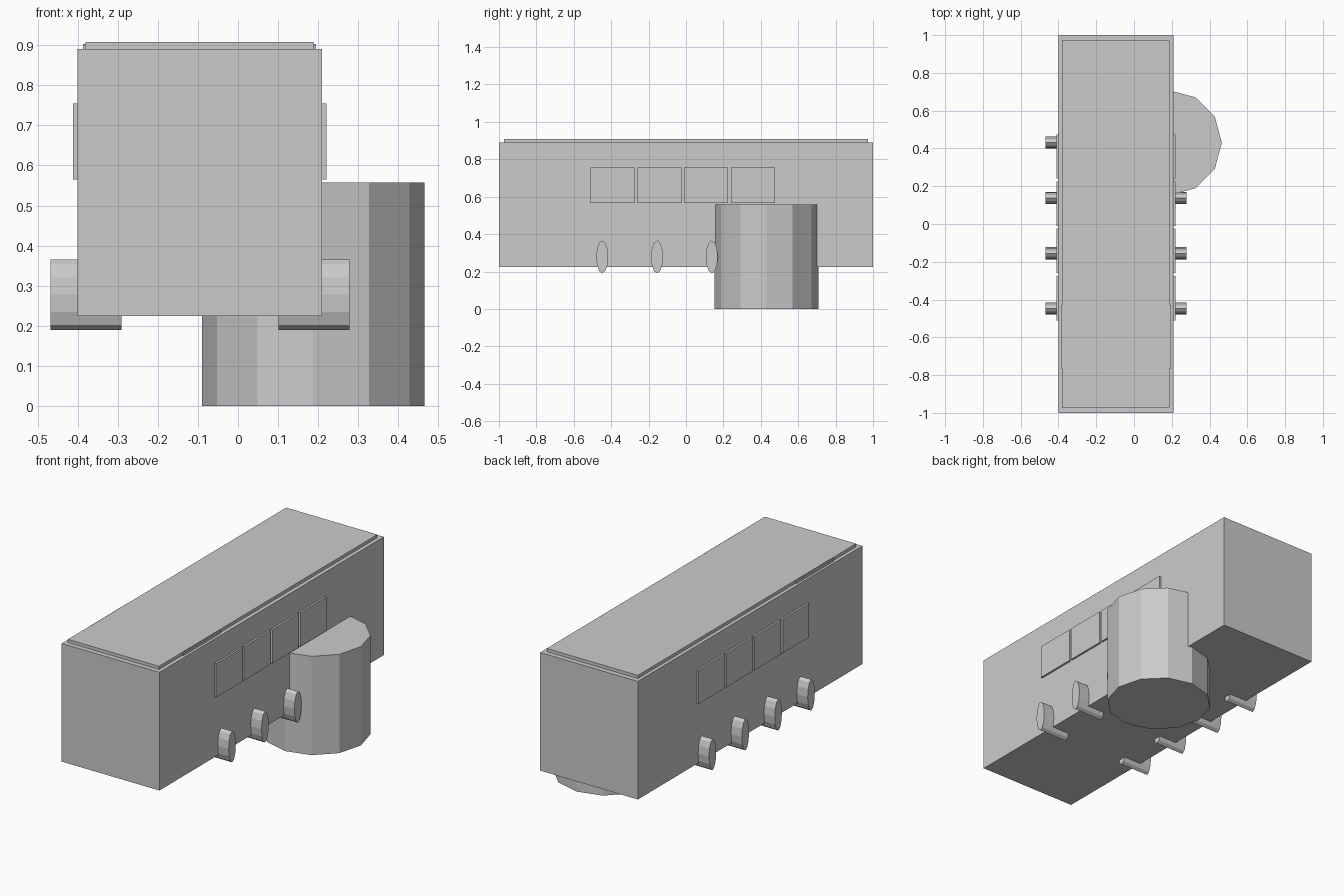
import bpy
from math import radians

cube = bpy.data.objects.get("Cube")
if cube:
    bpy.data.objects.remove(cube, do_unlink=True)

grey = bpy.data.materials.new("plain_grey")
grey.use_nodes = True
colour = (0.6, 0.6, 0.6, 1)
grey.diffuse_color = colour
grey.node_tree.nodes["Principled BSDF"].inputs["Base Color"].default_value = colour


def finish(name):
    obj = bpy.context.object
    obj.name = name
    obj.data.materials.append(grey)
    return obj


def box(name, x, y, z):
    """Box from (low, high) pairs on each axis."""
    spans = (x, y, z)
    bpy.ops.mesh.primitive_cube_add(size=1, location=[(a + b) / 2 for a, b in spans])
    obj = finish(name)
    obj.scale = [b - a for a, b in spans]
    return obj


def drum(name, location, scale, rotation=(0, 0, 0)):
    """Twelve-sided cylinder; scale holds two radii and the length."""
    bpy.ops.mesh.primitive_cylinder_add(vertices=12, radius=1, depth=1,
                                        location=location, rotation=rotation)
    obj = finish(name)
    obj.scale = scale
    return obj


# Carriage body, roof panel and the slightly wider roof strip
LEFT, RIGHT = 0.21, -0.40
box("body", (RIGHT, LEFT), (-1, 1), (0.224, 0.89))
box("roof_panel", (-0.38, 0.188), (-0.972, 0.972), (0.88, 0.908))
box("roof_strip", (-0.387, 0.195), (-0.765, -0.43), (0.88, 0.903))

# Large upright tank set into the left flank
drum("tank", (0.1875, 0.43, 0.2785), (0.2775, 0.2775, 0.557))

# Windows and oval wheels, four on each flank
for side, face, sign in (("left", LEFT, 1), ("right", RIGHT, -1)):
    for i in range(4):
        start = -0.51 + 0.25 * i
        outer = face + sign * 0.011
        box(f"{side}_window_{i + 1}", sorted((face - sign * 0.01, outer)),
            (start, start + 0.235), (0.565, 0.755))
        drum(f"{side}_wheel_{i + 1}", (face - sign * 0.021, -0.448 + 0.293 * i, 0.278),
             (0.088, 0.032, 0.177), (0, radians(90), 0))
